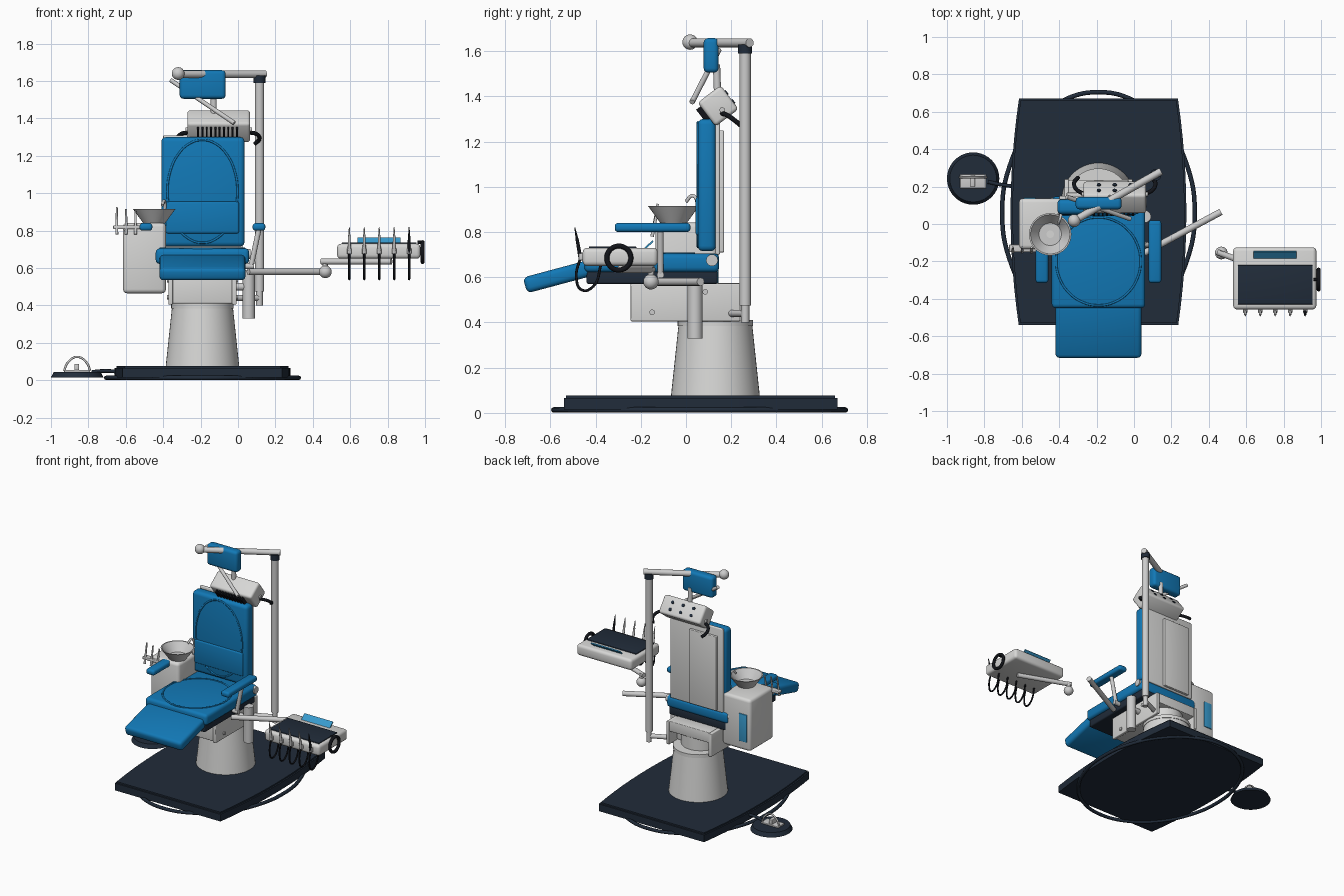
import bpy, bmesh, math
from mathutils import Matrix, Vector

if "Cube" in bpy.data.objects:
    bpy.data.objects.remove(bpy.data.objects["Cube"])


def material(name, rgb):
    m = bpy.data.materials.new(name)
    m.use_nodes = True
    m.diffuse_color = (*rgb, 1)
    m.node_tree.nodes["Principled BSDF"].inputs["Base Color"].default_value = (*rgb, 1)
    return m


WHITE = material("off white", (0.68, 0.68, 0.67))
METAL = material("light metal", (0.6, 0.6, 0.6))
BLUE = material("upholstery blue", (0.006, 0.19, 0.47))
SKY = material("panel light blue", (0.04, 0.33, 0.62))
NAVY = material("dark navy", (0.015, 0.025, 0.042))
BLACK = material("black rubber", (0.006, 0.007, 0.01))


def finish(name, bm, mat, matrix=None):
    bmesh.ops.recalc_face_normals(bm, faces=bm.faces)
    if matrix:
        bm.transform(matrix)
    me = bpy.data.meshes.new(name)
    bm.to_mesh(me)
    bm.free()
    me.materials.append(mat)
    me.shade_smooth()
    me.set_sharp_from_angle(angle=math.radians(35))
    ob = bpy.data.objects.new(name, me)
    bpy.context.collection.objects.link(ob)
    return ob


def box(name, x, y, z, mat, bevel=0.0, matrix=None):
    """Box from (min, max) ranges with rounded edges."""
    bm = bmesh.new()
    bmesh.ops.create_cube(bm, size=1)
    for v in bm.verts:
        v.co = [sum(r) / 2 + c * (r[1] - r[0]) for r, c in zip((x, y, z), v.co)]
    if bevel:
        bmesh.ops.bevel(bm, geom=bm.edges[:], offset=bevel, segments=3,
                        profile=0.5, affect='EDGES')
    return finish(name, bm, mat, matrix)


def rod(name, a, b, r, mat, r2=None, matrix=None, sides=24):
    a, b = Vector(a), Vector(b)
    bm = bmesh.new()
    bmesh.ops.create_cone(bm, cap_ends=True, segments=sides, radius1=r,
                          radius2=r if r2 is None else r2, depth=(b - a).length)
    turn = (b - a).to_track_quat('Z', 'Y').to_matrix().to_4x4()
    bm.transform(Matrix.Translation((a + b) / 2) @ turn)
    return finish(name, bm, mat, matrix)


def ball(name, c, r, mat):
    bm = bmesh.new()
    bmesh.ops.create_uvsphere(bm, u_segments=24, v_segments=14, radius=r)
    return finish(name, bm, mat, Matrix.Translation(c))


def tube(name, pts, r, mat, closed=False):
    cu = bpy.data.curves.new(name, 'CURVE')
    cu.dimensions = '3D'
    cu.bevel_depth, cu.bevel_resolution, cu.resolution_u = r, 2, 6
    cu.use_fill_caps = True
    sp = cu.splines.new('BEZIER')
    sp.bezier_points.add(len(pts) - 1)
    for p, co in zip(sp.bezier_points, pts):
        p.co = co
        p.handle_left_type = p.handle_right_type = 'AUTO'
    sp.use_cyclic_u = closed
    cu.materials.append(mat)
    ob = bpy.data.objects.new(name, cu)
    bpy.context.collection.objects.link(ob)
    return ob


def ellipse(name, c, u, v, r, mat):
    c, u, v = Vector(c), Vector(u), Vector(v)
    angles = [math.tau * i / 16 for i in range(16)]
    return tube(name, [c + u * math.cos(t) + v * math.sin(t) for t in angles], r, mat, True)


CX = -0.19  # chair centre line

# Floor plate with bowed sides, and the rail around it
bm = bmesh.new()
ys = [-0.54 + 1.21 * i / 12 for i in range(13)]
half = [0.47 - 0.045 * ((y - 0.06) / 0.61) ** 2 for y in ys]
outline = [(CX + h, y) for h, y in zip(half, ys)]
outline += [(CX - h, y) for h, y in reversed(list(zip(half, ys)))]
face = bm.faces.new([bm.verts.new((x, y, 0.014)) for x, y in outline])
up = bmesh.ops.extrude_face_region(bm, geom=[face])["geom"]
top = [v for v in up if isinstance(v, bmesh.types.BMVert)]
bmesh.ops.translate(bm, verts=top, vec=(0, 0, 0.062))
rim = [e for e in bm.edges if all(v in top for v in e.verts)]
bmesh.ops.bevel(bm, geom=rim, offset=0.01, segments=2, affect='EDGES')
finish("floor_plate", bm, NAVY)
ellipse("floor_rail", (CX, 0.06, 0.013), (0.515, 0, 0), (0, 0.645, 0), 0.012, NAVY)

# Foot control
rod("pedal_disc", (-0.86, 0.243, 0.016), (-0.86, 0.243, 0.045), 0.14, NAVY, 0.125, sides=40)
box("pedal_plate", (-0.93, -0.79), (0.19, 0.265), (0.043, 0.055), METAL, 0.004)
box("pedal_block", (-0.875, -0.85), (0.2, 0.26), (0.05, 0.088), METAL, 0.004)
tube("pedal_arch", [(-0.93, 0.25, 0.05), (-0.91, 0.25, 0.095), (-0.86, 0.25, 0.125),
                    (-0.81, 0.25, 0.095), (-0.79, 0.25, 0.05)], 0.006, METAL)
tube("pedal_cable", [(-0.78, 0.225, 0.045), (-0.71, 0.21, 0.05), (-0.63, 0.2, 0.045)], 0.01, NAVY)

# Column and lift bracket
rod("column", (CX, 0.13, 0.07), (CX, 0.13, 0.39), 0.197, WHITE, 0.163, sides=48)
rod("column_collar", (CX, 0.13, 0.385), (CX, 0.13, 0.41), 0.167, WHITE, sides=48)
rod("column_core", (CX, 0.1, 0.4), (CX, 0.1, 0.56), 0.13, WHITE, sides=48)
box("lift_housing", (-0.35, -0.03), (-0.24, 0.15), (0.41, 0.575), WHITE, 0.008)
box("lift_cross_beam", (-0.35, -0.03), (0.13, 0.235), (0.5, 0.575), WHITE, 0.005)
for side in (-1, 1):
    x = CX + side * 0.17
    box("lift_side_plate", (x - 0.012, x + 0.012), (-0.245, 0.24), (0.405, 0.572), WHITE, 0.005)
    for y, z in ((0.085, 0.535), (-0.15, 0.445)):
        rod("lift_bolt", (x, y, z), (x + side * 0.02, y, z), 0.012, METAL)

# Seat, leg rest and back rest
box("seat_tray", (-0.42, 0.04), (-0.44, 0.14), (0.57, 0.63), NAVY, 0.01)
box("seat_cushion", (-0.44, 0.06), (-0.45, 0.147), (0.622, 0.705), BLUE, 0.022)
ellipse("seat_piping", (CX, -0.2, 0.704), (0.225, 0, 0), (0, 0.235, 0), 0.006, BLUE)
tilt = Matrix.Translation((CX, -0.57, 0.602)) @ Matrix.Rotation(math.radians(15), 4, 'X')
box("leg_rest", (-0.23, 0.23), (-0.147, 0.147), (-0.036, 0.036), BLUE, 0.022, tilt)
box("back_cushion", (-0.41, 0.035), (0.052, 0.132), (0.715, 1.3), BLUE, 0.024)
ellipse("back_piping", (CX, 0.053, 1.01), (0.187, 0, 0), (0, 0, 0.275), 0.006, BLUE)
box("lumbar_pad", (-0.385, 0.005), (0.043, 0.08), (0.785, 0.955), BLUE, 0.01)
box("back_shell", (-0.4, 0.025), (0.13, 0.15), (0.7, 1.31), WHITE, 0.006)
box("back_spine", (-0.36, -0.14), (0.145, 0.168), (0.71, 1.25), WHITE, 0.005)
rod("back_hinge", (-0.445, 0.115, 0.675), (0.067, 0.115, 0.675), 0.026, METAL)

# Arm rests
for side in (-1, 1):
    x = CX + side * 0.302
    inner = CX + side * 0.23
    box("arm_pad", (x - 0.034, x + 0.034), (-0.315, 0.02), (0.8, 0.84), BLUE, 0.015)
    rod("arm_post", (x, -0.113, 0.81), (inner + side * 0.03, -0.113, 0.61), 0.014, METAL)
    rod("arm_bracket", (inner, -0.113, 0.61), (inner + side * 0.045, -0.113, 0.61), 0.016, METAL)

# Water unit with bowl, tap and tool holder
box("water_unit", (-0.615, -0.385), (-0.135, 0.137), (0.465, 0.842), WHITE, 0.022)
box("water_unit_panel", (-0.59, -0.525), (0.13, 0.143), (0.53, 0.73), SKY, 0.003)
bm = bmesh.new()
profile = [(0, 0.835), (0.055, 0.835), (0.113, 0.915), (0.105, 0.915), (0.06, 0.855), (0, 0.855)]
vs = [bm.verts.new((r, 0, z)) for r, z in profile]
es = [bm.edges.new(p) for p in zip(vs, vs[1:])]
bmesh.ops.spin(bm, geom=vs + es, cent=(0, 0, 0), axis=(0, 0, 1), angle=math.tau, steps=40)
bmesh.ops.remove_doubles(bm, verts=bm.verts, dist=0.0005)
finish("rinse_bowl", bm, METAL, Matrix.Translation((-0.448, -0.055, 0)))
rod("bowl_drain", (-0.448, -0.055, 0.854), (-0.448, -0.055, 0.858), 0.02, WHITE)
tube("tap", [(-0.4, 0.055, 0.83), (-0.39, 0.05, 0.93), (-0.395, 0.03, 0.96),
             (-0.405, 0.0, 0.935)], 0.008, METAL)
box("tool_holder", (-0.668, -0.52), (-0.15, -0.11), (0.808, 0.828), METAL, 0.005)
for i in range(3):
    x = -0.648 + i * 0.05
    rod("suction_tool", (x, -0.15, 0.78), (x, -0.125, 0.925 - i * 0.01), 0.008, METAL, 0.005)

# Lamp pole and top arm
rod("lamp_pole_foot", (0.115, 0.262, 0.4), (0.115, 0.262, 0.49), 0.018, METAL)
rod("lamp_pole", (0.115, 0.262, 0.475), (0.115, 0.262, 1.61), 0.025, METAL)
rod("lamp_pole_collar", (0.115, 0.262, 1.59), (0.115, 0.262, 1.63), 0.031, NAVY)
rod("lamp_pole_bracket", (-0.02, 0.2, 0.44), (0.115, 0.262, 0.44), 0.016, METAL)
rod("lamp_arm", (0.145, 0.282, 1.637), (-0.32, 0.018, 1.637), 0.02, METAL)
ball("lamp_arm_knob", (-0.32, 0.018, 1.64), 0.034, METAL)
box("lamp_block", (-0.312, -0.066), (0.078, 0.144), (1.505, 1.658), BLUE, 0.02)
rod("lamp_handle_bar", (-0.36, 0.145, 1.605), (-0.02, 0.027, 1.375), 0.012, METAL)
rod("lamp_neck", (-0.13, 0.135, 1.54), (-0.13, 0.14, 1.4), 0.016, METAL)

# Tilted lamp head with fins, knobs and grips
head = Matrix.Translation((-0.103, 0.142, 1.358)) @ Matrix.Rotation(math.radians(37), 4, 'X')
box("lamp_head", (-0.168, 0.168), (-0.064, 0.064), (-0.066, 0.066), WHITE, 0.016, head)
for i in range(10):
    x = -0.11 + i * 0.023
    box("lamp_fin", (x - 0.005, x + 0.005), (-0.088, -0.06), (-0.035, 0.045), BLACK, 0, head)
for i in range(6):
    x, z = (i % 3 - 1) * 0.085, (i // 3 - 0.5) * 0.05
    rod("lamp_knob", (x, 0.06, z), (x, 0.069, z), 0.011, NAVY, matrix=head)
for side in (-1, 1):
    x = -0.103 + side * 0.165
    rod("lamp_side_bolt", (x, 0.16, 1.34), (x + side * 0.012, 0.16, 1.34), 0.012, METAL)
    tube("lamp_grip", [(x, 0.16, 1.325), (x + side * 0.04, 0.185, 1.315),
                       (x + side * 0.052, 0.22, 1.29), (x + side * 0.03, 0.25, 1.265)], 0.011, BLACK)

# Instrument tray support
rod("tray_post", (0.058, 0.04, 0.33), (0.058, 0.04, 0.59), 0.033, METAL)
rod("tray_post_bracket", (-0.02, 0.04, 0.5), (0.058, 0.04, 0.5), 0.02, METAL)
rod("tray_lower_arm", (0.055, -0.155, 0.58), (0.465, 0.065, 0.58), 0.018, METAL)
ball("tray_joint", (0.467, -0.155, 0.58), 0.034, METAL)
rod("tray_joint_pin", (0.467, -0.155, 0.58), (0.467, -0.155, 0.645), 0.014, METAL)
rod("tray_upper_arm", (0.445, -0.15, 0.635), (0.82, -0.29, 0.635), 0.016, METAL)

# Instrument tray with mat, screen and grip ring
box("tray_body", (0.53, 0.975), (-0.457, -0.125), (0.65, 0.73), WHITE, 0.02)
box("tray_mat", (0.556, 0.955), (-0.43, -0.22), (0.72, 0.736), NAVY, 0.003)
lean = Matrix.Translation((0.755, -0.168, 0.74)) @ Matrix.Rotation(math.radians(42), 4, 'X')
box("tray_screen", (-0.115, 0.115), (-0.03, 0.03), (-0.004, 0.004), SKY, 0, lean)
ellipse("tray_grip_ring", (0.987, -0.297, 0.685), (0, 0.053, 0), (0, 0, 0.053), 0.011, BLACK)
rod("tray_grip_stub", (0.96, -0.297, 0.737), (0.99, -0.297, 0.737), 0.009, BLACK)

# Hand tools with hanging hoses
for i in range(5):
    x = 0.595 + i * 0.08
    mat = BLACK if i == 4 else METAL
    box("tool_clip", (x - 0.012, x + 0.012), (-0.475, -0.45), (0.675, 0.705), METAL, 0.004)
    rod("hand_tool", (x, -0.466, 0.68), (x, -0.482, 0.77), 0.009, mat, 0.007)
    rod("hand_tool_tip", (x, -0.482, 0.77), (x, -0.492, 0.82), 0.006, mat, 0.002)
    tube("tool_hose", [(x, -0.466, 0.69), (x, -0.485, 0.6), (x, -0.46, 0.543),
                       (x, -0.41, 0.56), (x, -0.375, 0.66)], 0.006, BLACK)
